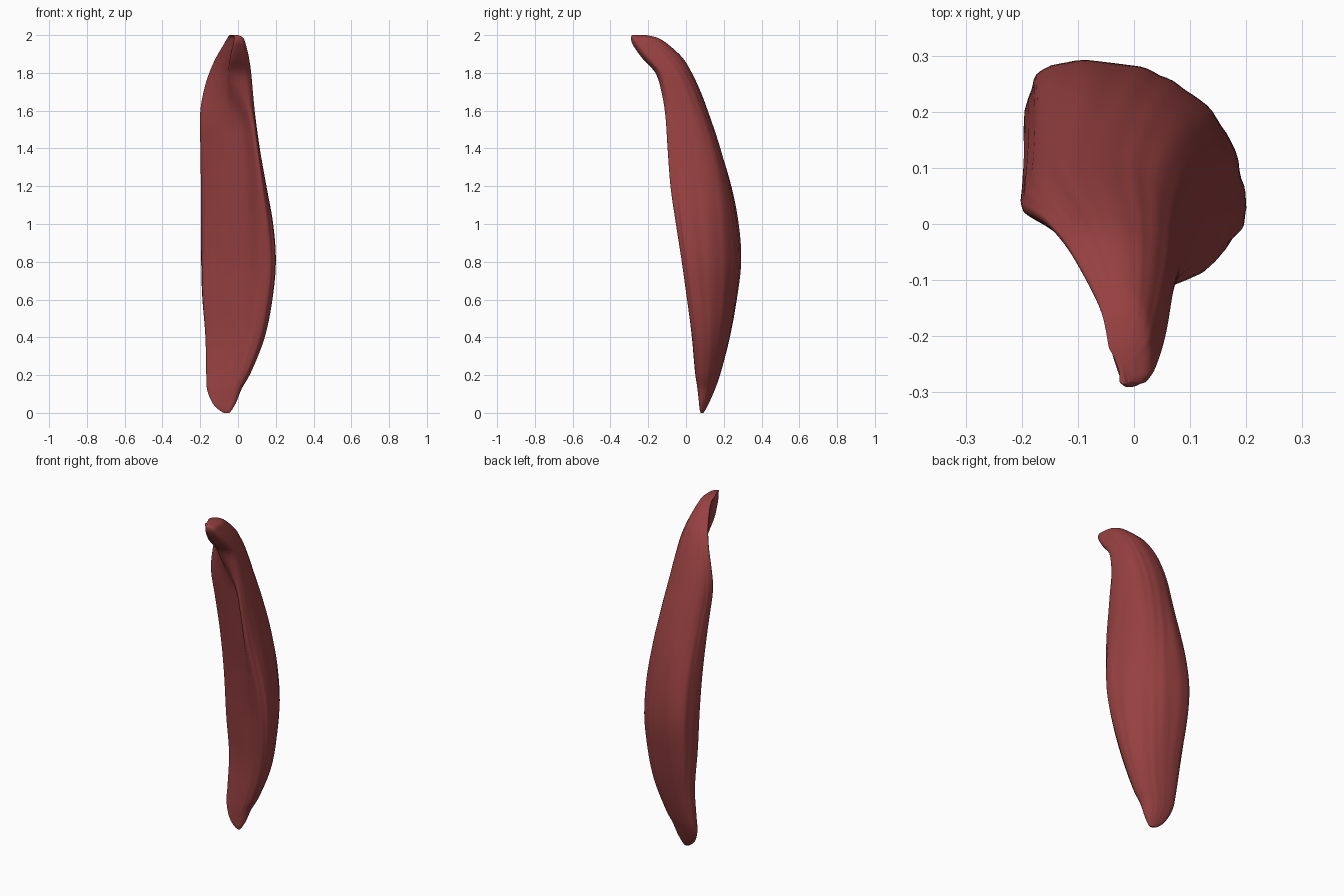
import bpy, bmesh, math
from mathutils import Vector, noise

if "Cube" in bpy.data.objects:
    bpy.data.objects.remove(bpy.data.objects["Cube"])

# Cross-section outlines inside a unit box: (height, points from the left edge, round the back, to the front)
SHAPES = [
    (0.3, [(0, .66), (.03, .88), (.18, 1), (.48, .98), (.7, .87), (.9, .66),
           (1, .34), (.96, .1), (.82, 0), (.59, .16), (.3, .39), (.09, .55)]),
    (0.8, [(0, .56), (.01, .85), (.14, 1), (.48, .99), (.7, .87), (.9, .64),
           (1, .28), (.98, .06), (.84, 0), (.59, .18), (.3, .34), (.09, .46)]),
    (1.5, [(0, .55), (.03, .74), (.17, .92), (.45, 1), (.72, .94), (.92, .77),
           (1, .44), (1, .13), (.93, 0), (.76, .2), (.5, .31), (.14, .46)]),
    (1.9, [(0, .88), (.08, .96), (.25, 1), (.5, 1), (.77, .9), (.95, .68),
           (1, .38), (.98, .12), (.75, 0), (.45, .0), (.4, .28), (.22, .6)]),
]
# Bounds along the length: z, x min, x max, y min, y max
BOUNDS = [
    (0.00, -.075, -.045, .078, .092), (0.02, -.105, -.03, .072, .105),
    (0.06, -.138, -.008, .068, .125), (0.13, -.163, .02, .06, .155),
    (0.22, -.166, .07, .047, .185), (0.40, -.17, .14, .03, .23),
    (0.60, -.185, .18, .005, .265), (0.80, -.19, .197, -.02, .286),
    (1.00, -.192, .183, -.05, .275), (1.20, -.193, .148, -.08, .24),
    (1.40, -.196, .113, -.097, .183), (1.58, -.198, .088, -.11, .122),
    (1.70, -.18, .076, -.13, .077), (1.80, -.15, .067, -.16, .03),
    (1.88, -.115, .056, -.228, -.02), (1.95, -.075, .04, -.277, -.095),
    (1.985, -.055, .027, -.287, -.15), (2.00, -.045, .0, -.283, -.21),
]
SIDES, RINGS = 84, 120


def spline(a, b, c, d, t):
    """Catmull-Rom blend between b and c."""
    return .5 * (2 * b + (c - a) * t + (2 * a - 5 * b + 4 * c - d) * t * t
                 + (3 * b - a - 3 * c + d) * t ** 3)


def outline(z, s):
    """Point on the blended unit outline at height z, s in 0..1."""
    z = min(max(z, SHAPES[0][0]), SHAPES[-1][0] - 1e-6)
    k = max(i for i in range(len(SHAPES) - 1) if SHAPES[i][0] <= z)
    f = (z - SHAPES[k][0]) / (SHAPES[k + 1][0] - SHAPES[k][0])
    f = f * f * (3 - 2 * f)
    pts = [Vector(p).lerp(Vector(q), f) for p, q in zip(SHAPES[k][1], SHAPES[k + 1][1])]
    n = len(pts)
    i, t = int(s * n), s * n - int(s * n)
    return spline(*(pts[(i + j) % n] for j in (-1, 0, 1, 2)), t)


def bounds(r):
    """Smooth bounds at length parameter r in 0..1."""
    last = len(BOUNDS) - 1
    i = min(int(r * last), last - 1)
    row = [Vector(BOUNDS[min(max(i + j, 0), last)]) for j in (-1, 0, 1, 2)]
    return spline(*row, r * last - i)


# Muscle belly: loft of rings with fine lengthwise fibres
bm = bmesh.new()
rings = []
for r in range(RINGS + 1):
    z, x0, x1, y0, y1 = bounds(r / RINGS)
    centre = Vector(((x0 + x1) / 2, (y0 + y1) / 2, z))
    ring = []
    for s in range(SIDES):
        u, v = outline(z, s / SIDES)
        p = Vector((x0 + (x1 - x0) * u, y0 + (y1 - y0) * v, z))
        a = s / SIDES * math.tau
        fibre = noise.noise(Vector((math.cos(a) * 5, math.sin(a) * 5, z * 1.3)))
        p += (p - centre) * .03 * fibre
        ring.append(bm.verts.new(p))
    rings.append(ring)
for lo, hi in zip(rings, rings[1:]):
    for s in range(SIDES):
        t = (s + 1) % SIDES
        bm.faces.new((lo[s], lo[t], hi[t], hi[s]))

# Closed ends
for ring in (rings[0], rings[-1]):
    tip = bm.verts.new(sum((v.co for v in ring), Vector()) / SIDES)
    for s in range(SIDES):
        bm.faces.new((ring[s], ring[(s + 1) % SIDES], tip))
bmesh.ops.recalc_face_normals(bm, faces=bm.faces)

mesh = bpy.data.meshes.new("muscle")
bm.to_mesh(mesh)
bm.free()
obj = bpy.data.objects.new("muscle", mesh)
bpy.context.collection.objects.link(obj)

# Red flesh colour and smooth shading
mat = bpy.data.materials.new("muscle_red")
mat.diffuse_color = (.31, .052, .052, 1)
mat.use_nodes = True
mat.node_tree.nodes["Principled BSDF"].inputs["Base Color"].default_value = mat.diffuse_color
mesh.materials.append(mat)
bpy.context.view_layer.objects.active = obj
obj.select_set(True)
bpy.ops.object.shade_smooth_by_angle(angle=math.radians(50))
